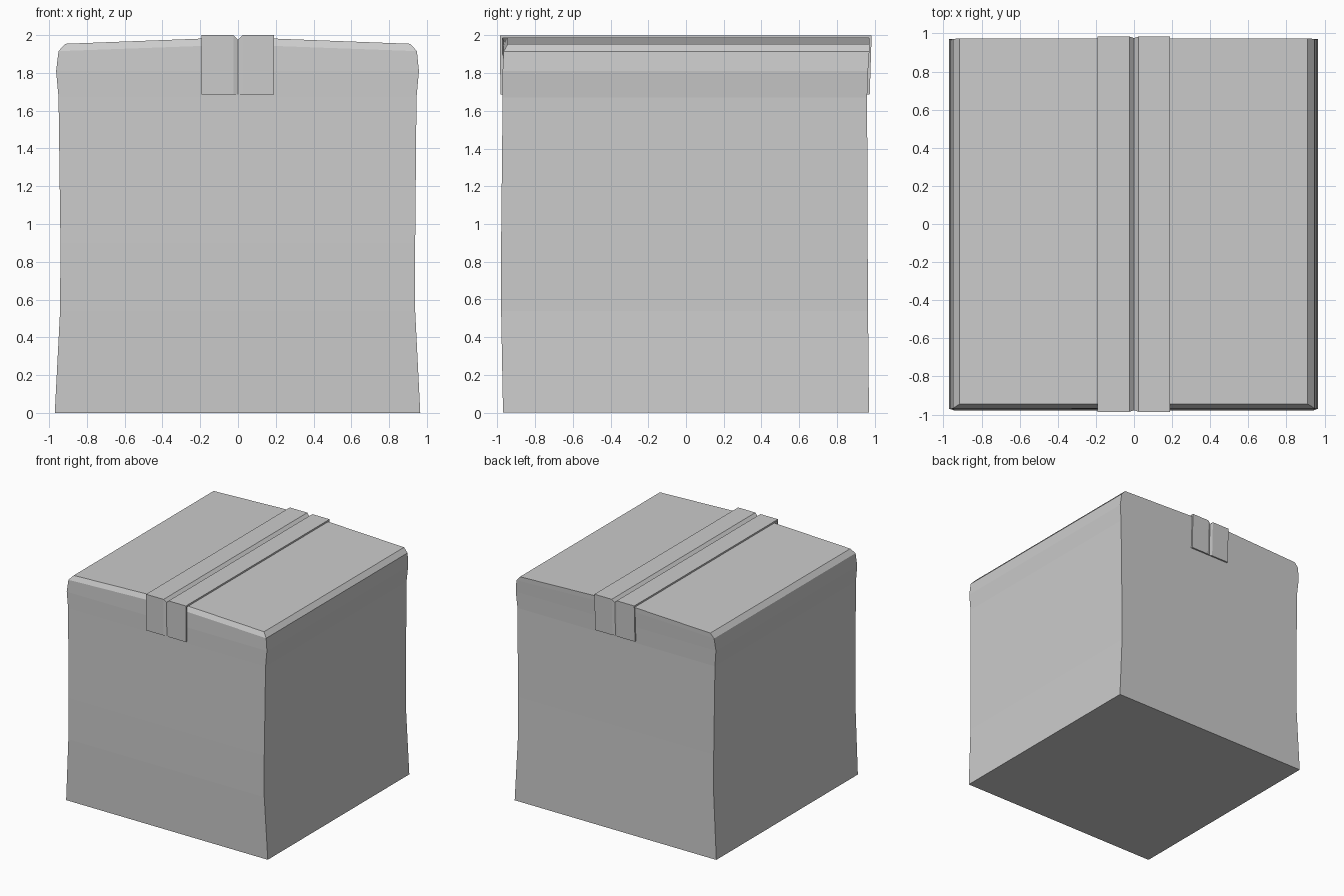
import bpy
import bmesh

if "Cube" in bpy.data.objects:
    bpy.data.objects.remove(bpy.data.objects["Cube"])


def finish(name, bm):
    bmesh.ops.recalc_face_normals(bm, faces=bm.faces)
    mesh = bpy.data.meshes.new(name)
    bm.to_mesh(mesh)
    bm.free()
    obj = bpy.data.objects.new(name, mesh)
    bpy.context.collection.objects.link(obj)
    return obj


def bridge(bm, a, b, closed=True):
    n = len(a)
    for i in range(n if closed else n - 1):
        j = (i + 1) % n
        bm.faces.new((a[i], a[j], b[j], b[i]))


# Box body: horizontal rings (z, left, right, front, back, ridge rise, groove drop)
rings = [
    (0.00, -0.97, 0.965, -0.97, 0.97, 0, 0),
    (0.54, -0.942, 0.938, -0.98, 0.965, 0, 0),
    (0.90, -0.94, 0.938, -0.98, 0.963, 0, 0),
    (1.67, -0.95, 0.945, -0.972, 0.96, 0, 0),
    (1.81, -0.963, 0.958, -0.972, 0.965, 0, 0),
    (1.915, -0.95, 0.947, -0.967, 0.972, 0.034, 0.012),
    (1.954, -0.915, 0.912, -0.945, 0.973, 0.034, 0.024),
]
bm = bmesh.new()
loops = []
for z, x0, x1, y0, y1, rise, drop in rings:
    row = [(x0, z), (-0.02, z + rise), (0, z + rise - drop),
           (0.02, z + rise), (x1, z)]
    pts = [(x, y0, h) for x, h in row] + [(x, y1, h) for x, h in reversed(row)]
    loops.append([bm.verts.new(p) for p in pts])
for a, b in zip(loops, loops[1:]):
    bridge(bm, a, b)
bm.faces.new(loops[0])
top = loops[-1]
bridge(bm, top[:5], top[:4:-1], closed=False)  # sloping flaps and centre groove
finish("cardboard_box", bm)

# Tape: creased strip draped over the top and down both ends
path = [(-0.984, 1.686, -1, 0), (-0.986, 2.0, -1, -1),
        (0.984, 2.0, 1, -1), (0.974, 1.686, 1, 0)]
section = [(-0.192, 0), (-0.024, 0), (0, 1), (0.024, 0), (0.19, 0)]
bm = bmesh.new()
shells = []
for thick in (0, 0.014):
    lines = []
    for y, z, side, down in path:
        line = []
        for x, crease in section:
            dip = thick + crease * 0.024
            end = thick + crease * 0.008
            line.append(bm.verts.new((x, y - side * end, z + down * dip)))
        lines.append(line)
    for a, b in zip(lines, lines[1:]):
        bridge(bm, a, b, closed=False)
    shells.append(lines)
outer, inner = shells
for k in (0, -1):
    bridge(bm, outer[k], inner[k], closed=False)
    bridge(bm, [l[k] for l in outer], [l[k] for l in inner], closed=False)
finish("packing_tape", bm)
